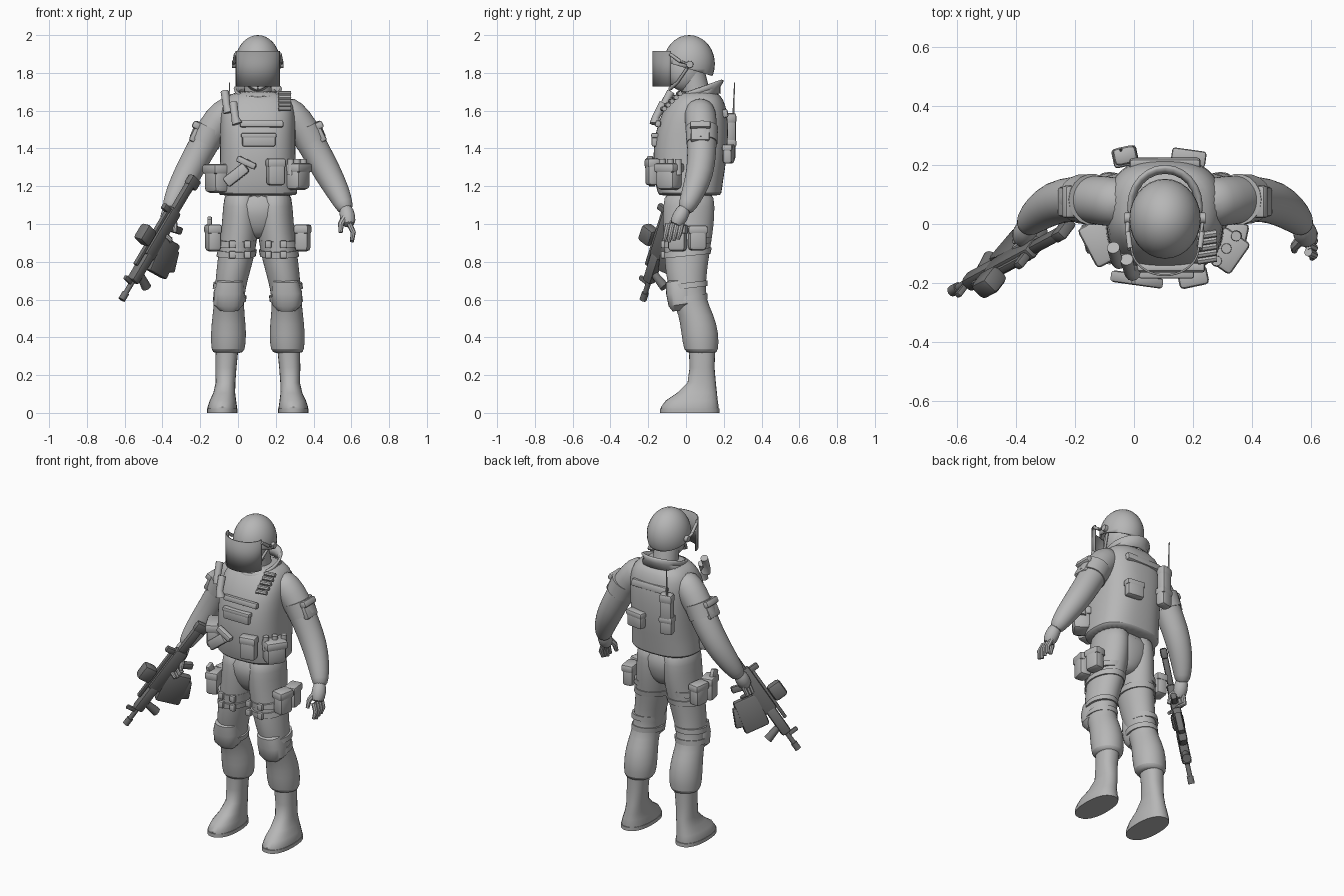
import bpy, bmesh, math
from mathutils import Vector, Matrix, Euler

default_cube = bpy.data.objects.get("Cube")
if default_cube:
    bpy.data.objects.remove(default_cube, do_unlink=True)

CX = 0.105  # body centre line


def material(name, value):
    mat = bpy.data.materials.new(name)
    mat.use_nodes = True
    colour = (value, value, value, 1)
    mat.diffuse_color = colour
    mat.node_tree.nodes["Principled BSDF"].inputs["Base Color"].default_value = colour
    return mat


CLOTH = material("uniform grey", 0.47)
VISOR = material("visor grey", 0.32)
METAL = material("weapon dark grey", 0.17)


def finish(name, bm, mat, subdivide=0, thickness=0):
    bmesh.ops.recalc_face_normals(bm, faces=bm.faces)
    mesh = bpy.data.meshes.new(name)
    bm.to_mesh(mesh)
    bm.free()
    mesh.materials.append(mat)
    mesh.shade_smooth()
    mesh.set_sharp_from_angle(angle=math.radians(40))
    obj = bpy.data.objects.new(name, mesh)
    bpy.context.collection.objects.link(obj)
    if thickness:
        obj.modifiers.new("Thickness", "SOLIDIFY").thickness = thickness
    if subdivide:
        obj.modifiers.new("Smooth", "SUBSURF").levels = subdivide
        obj.modifiers["Smooth"].render_levels = subdivide
    return obj


def skin(bm, rows, cap=True, closed=True):
    """Bridge rows of points with quads."""
    rows = [[bm.verts.new(p) for p in row] for row in rows]
    count = len(rows[0])
    for low, high in zip(rows, rows[1:]):
        for i in range(count if closed else count - 1):
            j = (i + 1) % count
            bm.faces.new((low[i], low[j], high[j], high[i]))
    if cap:
        bm.faces.new(rows[0])
        bm.faces.new(rows[-1])


def loft(name, rings, mat=CLOTH, sides=24, power=2.0, tilt=0, cap=True, **extra):
    """Stack level superellipse rings given as x, y, z, rx, ry."""
    rows = []
    for x, y, z, rx, ry in rings:
        row = []
        for i in range(sides):
            a = math.tau * i / sides
            c, s = math.cos(a), math.sin(a)
            dx = math.copysign(abs(c) ** (2 / power), c) * rx
            dy = math.copysign(abs(s) ** (2 / power), s) * ry
            row.append((x + dx, y + dy, z + tilt * dy))
        rows.append(row)
    bm = bmesh.new()
    skin(bm, rows, cap)
    return finish(name, bm, mat, **extra)


def tube(name, points, mat=CLOTH, sides=12, base=Matrix(), **extra):
    """Round limb through points given as x, y, z, radius."""
    centres = [base @ Vector(p[:3]) for p in points]
    rows = []
    for i, c in enumerate(centres):
        t = (centres[min(i + 1, len(centres) - 1)] - centres[max(i - 1, 0)]).normalized()
        side = t.cross(Vector((0, 1, 0)) if abs(t.y) < 0.9 else Vector((1, 0, 0))).normalized()
        up = side.cross(t)
        angles = [math.tau * k / sides for k in range(sides)]
        rows.append([c + (side * math.cos(a) + up * math.sin(a)) * points[i][3] for a in angles])
    bm = bmesh.new()
    skin(bm, rows)
    return finish(name, bm, mat, **extra)


def box(name, loc, size, mat=CLOTH, rot=(0, 0, 0), base=Matrix()):
    bm = bmesh.new()
    bmesh.ops.create_cube(bm, size=1)
    bmesh.ops.scale(bm, vec=size, verts=bm.verts)
    bmesh.ops.bevel(bm, geom=bm.edges[:], offset=min(size) * 0.28, segments=2,
                    affect="EDGES", profile=0.5)
    turn = Euler([math.radians(a) for a in rot]).to_matrix().to_4x4()
    bm.transform(base @ Matrix.Translation(loc) @ turn)
    return finish(name, bm, mat)


def pouch(name, loc, size, yaw=0, lean=0):
    """Pocket with an overhanging flap."""
    x, y, z = loc
    w, d, h = size
    box(name, loc, size, rot=(0, lean, yaw))
    box(name + "_flap", (x, y, z + h * 0.34), (w * 1.07, d * 1.1, h * 0.36), rot=(0, lean, yaw))


def ellipsoid(name, loc, radii, mat=CLOTH, cut=None, **extra):
    bm = bmesh.new()
    bmesh.ops.create_uvsphere(bm, u_segments=28, v_segments=18, radius=1)
    bmesh.ops.scale(bm, vec=radii, verts=bm.verts)
    bmesh.ops.translate(bm, vec=loc, verts=bm.verts)
    if cut:
        bmesh.ops.bisect_plane(bm, geom=bm.verts[:] + bm.edges[:] + bm.faces[:],
                               plane_co=cut[0], plane_no=cut[1], clear_inner=True)
    return finish(name, bm, mat, **extra)


# Torso, hips, neck and collar
loft("vest", [(CX, 0.02, 1.15, 0.2, 0.16), (CX, 0.02, 1.155, 0.212, 0.168),
              (CX, 0.015, 1.22, 0.205, 0.18), (CX, 0.02, 1.35, 0.2, 0.197),
              (CX, 0.03, 1.48, 0.2, 0.195), (CX, 0.045, 1.59, 0.2, 0.175),
              (CX, 0.06, 1.66, 0.18, 0.14), (CX, 0.06, 1.71, 0.12, 0.1)],
     power=2.6, sides=32, subdivide=1)
loft("hips", [(CX, 0.02, 0.92, 0.03, 0.06), (CX, 0.02, 0.95, 0.08, 0.1),
              (CX, 0.015, 1.03, 0.16, 0.135), (CX, 0.015, 1.18, 0.185, 0.145)], power=2.3,
     subdivide=1)
tube("neck", [(CX, 0.06, 1.66, 0.075), (CX, 0.03, 1.8, 0.07)], sides=20)
loft("collar", [(CX, 0.05, 1.65, 0.125, 0.12), (CX, 0.055, 1.69, 0.105, 0.115),
                (CX, 0.06, 1.72, 0.115, 0.128)], tilt=0.35, cap=False, thickness=0.014)

# Head, helmet and face shield
ellipsoid("head", (CX, -0.005, 1.815), (0.083, 0.1, 0.115))
ellipsoid("helmet", (CX, 0.017, 1.848), (0.121, 0.136, 0.152),
          cut=((CX, 0.1, 1.795), (0, 0.3, 1)), thickness=0.012)
rows = []
for z in (1.727, 1.915):
    angles = [math.radians(180 + 180 * i / 20) for i in range(21)]
    rows.append([(CX + 0.117 * math.cos(a), -0.08 + 0.097 * math.sin(a), z) for a in angles])
bm = bmesh.new()
skin(bm, rows, cap=False, closed=False)
finish("face_shield", bm, VISOR, thickness=0.007)
for side, s in (("left", 1), ("right", -1)):
    tube(side + "_shield_hinge", [(CX + s * 0.11, 0.02, 1.845, 0.02),
                                  (CX + s * 0.137, 0.02, 1.845, 0.018)])
    tube(side + "_shield_arm", [(CX + s * 0.128, 0.02, 1.845, 0.009),
                                (CX + s * 0.125, -0.03, 1.86, 0.009),
                                (CX + s * 0.118, -0.085, 1.9, 0.009)])
    tube(side + "_chin_strap", [(CX + s * 0.1, 0.01, 1.83, 0.008),
                                (CX + s * 0.075, -0.045, 1.75, 0.008),
                                (CX, -0.085, 1.715, 0.01)])

# Arms, hands, legs and boots
for side, s in (("left", 1), ("right", -1)):
    def mir(points):
        return [(CX + s * (p[0] - CX), *p[1:]) for p in points]

    tube(side + "_arm", mir([(0.22, 0.07, 1.625, 0.07), (0.28, 0.075, 1.585, 0.088),
                             (0.35, 0.083, 1.5, 0.083), (0.415, 0.085, 1.38, 0.077),
                             (0.475, 0.075, 1.27, 0.075), (0.53, 0.04, 1.17, 0.063),
                             (0.562, 0.008, 1.1, 0.05), (0.574, -0.01, 1.065, 0.036)]),
         sides=18, subdivide=1)
    loft(side + "_shoulder_strap", mir([(0.235, 0.055, 1.6, 0.075, 0.12),
                                       (0.22, 0.06, 1.665, 0.06, 0.1)]), subdivide=1)
    tube(side + "_arm_band", mir([(0.352, 0.083, 1.51, 0.087), (0.39, 0.085, 1.43, 0.083)]), sides=18)
    pouch(side + "_arm_pouch", (CX + s * 0.325, 0.075, 1.485), (0.04, 0.1, 0.11), lean=-s * 27)
    tube(side + "_palm", mir([(0.568, 0, 1.1, 0.034), (0.58, -0.03, 1.04, 0.046),
                              (0.588, -0.06, 0.985, 0.036)]), subdivide=1)
    for i in range(4):
        y = -0.095 + 0.024 * i
        reach = 0.905 + 0.007 * abs(i - 1)
        bend = 0.045 if s < 0 else 0.005
        tube(f"{side}_finger_{i + 1}", mir([(0.59, y, 1.0, 0.015), (0.61, y - 0.01, 0.955, 0.014),
                                            (0.608 - bend, y - 0.02, reach, 0.01)]), sides=8)
    tube(side + "_thumb", mir([(0.575, -0.04, 1.05, 0.02), (0.545, -0.075, 1.0, 0.016),
                               (0.543, -0.09, 0.955, 0.011)]), sides=8)

    loft(side + "_trouser_leg", mir([
        (0.265, 0.085, 0.315, 0.07, 0.07), (0.262, 0.08, 0.325, 0.09, 0.092),
        (0.26, 0.075, 0.42, 0.096, 0.1), (0.26, 0.055, 0.52, 0.085, 0.093),
        (0.258, 0.015, 0.6, 0.078, 0.09), (0.245, 0.002, 0.7, 0.085, 0.104),
        (0.225, 0.002, 0.8, 0.095, 0.116), (0.208, 0.008, 0.9, 0.098, 0.126),
        (0.198, 0.013, 1.0, 0.098, 0.136), (0.193, 0.015, 1.09, 0.097, 0.138),
        (0.19, 0.018, 1.19, 0.09, 0.13)]), subdivide=1)
    loft(side + "_boot", mir([
        (0.293, 0.02, 0, 0.076, 0.15), (0.293, 0.02, 0.03, 0.078, 0.153),
        (0.29, 0.03, 0.065, 0.07, 0.138), (0.283, 0.058, 0.105, 0.058, 0.106),
        (0.276, 0.083, 0.16, 0.052, 0.075), (0.274, 0.085, 0.24, 0.056, 0.066),
        (0.268, 0.085, 0.34, 0.06, 0.07)]), power=2.3)
    loft(side + "_boot_sole", mir([(0.293, 0.02, 0, 0.08, 0.157),
                                   (0.293, 0.02, 0.022, 0.08, 0.157)]), power=2.3)

    # Knee protection and thigh rig
    loft(side + "_knee_pad", mir([
        (0.258, -0.015, 0.545, 0.05, 0.055), (0.26, -0.02, 0.575, 0.08, 0.072),
        (0.258, -0.03, 0.64, 0.081, 0.075), (0.25, -0.04, 0.7, 0.07, 0.068),
        (0.248, -0.035, 0.715, 0.045, 0.045)]), tilt=0.15, power=2.5)
    for i, z in enumerate((0.59, 0.66)):
        loft(f"{side}_knee_strap_{i + 1}", mir([(0.256, 0.015, z, 0.088, 0.1),
                                                (0.252, 0.012, z + 0.03, 0.088, 0.103)]), tilt=0.12)
    for i, z in enumerate((0.83, 0.885)):
        loft(f"{side}_thigh_strap_{i + 1}", mir([(0.22, 0.004, z, 0.104, 0.126),
                                                 (0.214, 0.006, z + 0.033, 0.104, 0.13)]), tilt=0.1)
        for x in (0.16, 0.24):
            box(f"{side}_strap_buckle", (CX + s * (x - CX), -0.122, z + 0.007), (0.035, 0.022, 0.04))
    pouch(side + "_thigh_pouch_front", (CX + s * 0.237, -0.045, 0.925), (0.075, 0.095, 0.14), s * -12)
    pouch(side + "_thigh_pouch_back", (CX + s * 0.235, 0.06, 0.925), (0.07, 0.095, 0.13), s * 8)

# Holstered sidearm on the right thigh
box("sidearm_grip", (-0.15, -0.06, 1.005), (0.025, 0.05, 0.06), rot=(20, 0, 0))

# Belt pouches
pouch("front_pouch", (0.2, -0.18, 1.275), (0.095, 0.06, 0.14), 12)
pouch("left_belt_pouch", (0.315, -0.09, 1.25), (0.12, 0.1, 0.14), 55)
for i in range(3):
    tube(f"left_belt_magazine_{i + 1}", [(0.28 + 0.033 * i, -0.125 + 0.042 * i, 1.26, 0.02),
                                         (0.28 + 0.033 * i, -0.125 + 0.042 * i, 1.345, 0.017)])
pouch("right_belt_pouch", (-0.11, -0.06, 1.24), (0.14, 0.1, 0.15), -62)
box("belt_tool_body", (-0.01, -0.185, 1.26), (0.14, 0.04, 0.06), rot=(0, -38, -8))
box("belt_tool_head", (0.045, -0.195, 1.325), (0.11, 0.035, 0.035), rot=(0, 25, -8))

# Chest gear
box("chest_strip", (0.125, -0.148, 1.53), (0.23, 0.03, 0.035), rot=(-8, 0, 0))
pouch("chest_pocket", (0.11, -0.165, 1.445), (0.175, 0.035, 0.07))
for i, (x, z) in enumerate(((-0.015, 1.53), (-0.06, 1.59))):
    tube(f"chest_torch_{i + 1}", [(x + 0.01, -0.165 + 0.04 * i, z, 0.028),
                                  (x, -0.16 + 0.04 * i, z + 0.035, 0.02),
                                  (x - 0.01, -0.12 + 0.04 * i, z + 0.11, 0.022)])
for i in range(5):
    y, z = -0.125 + 0.021 * i, 1.61 + 0.02 * i
    tube(f"shell_loop_{i + 1}", [(0.215, y, z, 0.013), (0.28, y + 0.01, z, 0.013)], sides=8)

# Back gear
box("back_strip", (CX, 0.205, 1.585), (0.24, 0.035, 0.045), rot=(10, 0, 0))
pouch("radio", (-0.03, 0.232, 1.5), (0.075, 0.055, 0.17), 12)
pouch("radio_pocket", (-0.03, 0.228, 1.39), (0.08, 0.06, 0.11), 12)
tube("radio_aerial", [(-0.045, 0.25, 1.56, 0.006), (-0.045, 0.257, 1.75, 0.003)], sides=6)
pouch("back_pouch", (0.185, 0.225, 1.37), (0.11, 0.05, 0.1), -8)

# Rifle in its own frame: x to the muzzle, z up
start, muzzle = Vector((-0.23, -0.02, 1.25)), Vector((-0.612, -0.225, 0.605))
fwd = (muzzle - start).normalized()
across = Vector((-0.55, -0.72, 0.56)).cross(fwd).normalized()
gun = Matrix((fwd, across, fwd.cross(across))).transposed().to_4x4()
gun.translation = start
for name, loc, size, pitch in (
        ("rifle_butt", (0.03, 0, -0.01), (0.06, 0.04, 0.08), 0),
        ("rifle_stock", (0.13, 0, 0), (0.2, 0.035, 0.05), 0),
        ("rifle_receiver", (0.36, 0, 0), (0.3, 0.05, 0.08), 0),
        ("rifle_handguard", (0.58, 0, 0), (0.18, 0.055, 0.06), 0),
        ("rifle_grip", (0.29, 0, -0.07), (0.04, 0.035, 0.1), 20),
        ("rifle_magazine", (0.45, 0, -0.1), (0.2, 0.05, 0.15), 12),
        ("rifle_magazine_foot", (0.43, 0, -0.17), (0.12, 0.04, 0.06), 25),
        ("rifle_rail", (0.42, 0, 0.045), (0.34, 0.025, 0.02), 0),
        ("rifle_optic", (0.43, 0, 0.095), (0.1, 0.07, 0.085), 0),
        ("rifle_rear_sight", (0.24, 0, 0.06), (0.035, 0.03, 0.06), 0),
        ("rifle_front_sight", (0.68, 0, 0.035), (0.025, 0.02, 0.06), 0)):
    box(name, loc, size, METAL, (0, pitch, 0), gun)
tube("rifle_barrel", [(0.64, 0, 0, 0.014), (0.785, 0, 0, 0.014)], METAL, base=gun)
tube("rifle_muzzle", [(0.74, 0, 0, 0.019), (0.785, 0, 0, 0.019)], METAL, base=gun)
tube("rifle_foregrip", [(0.61, 0, -0.02, 0.02), (0.635, 0, -0.11, 0.026)], METAL, base=gun)
